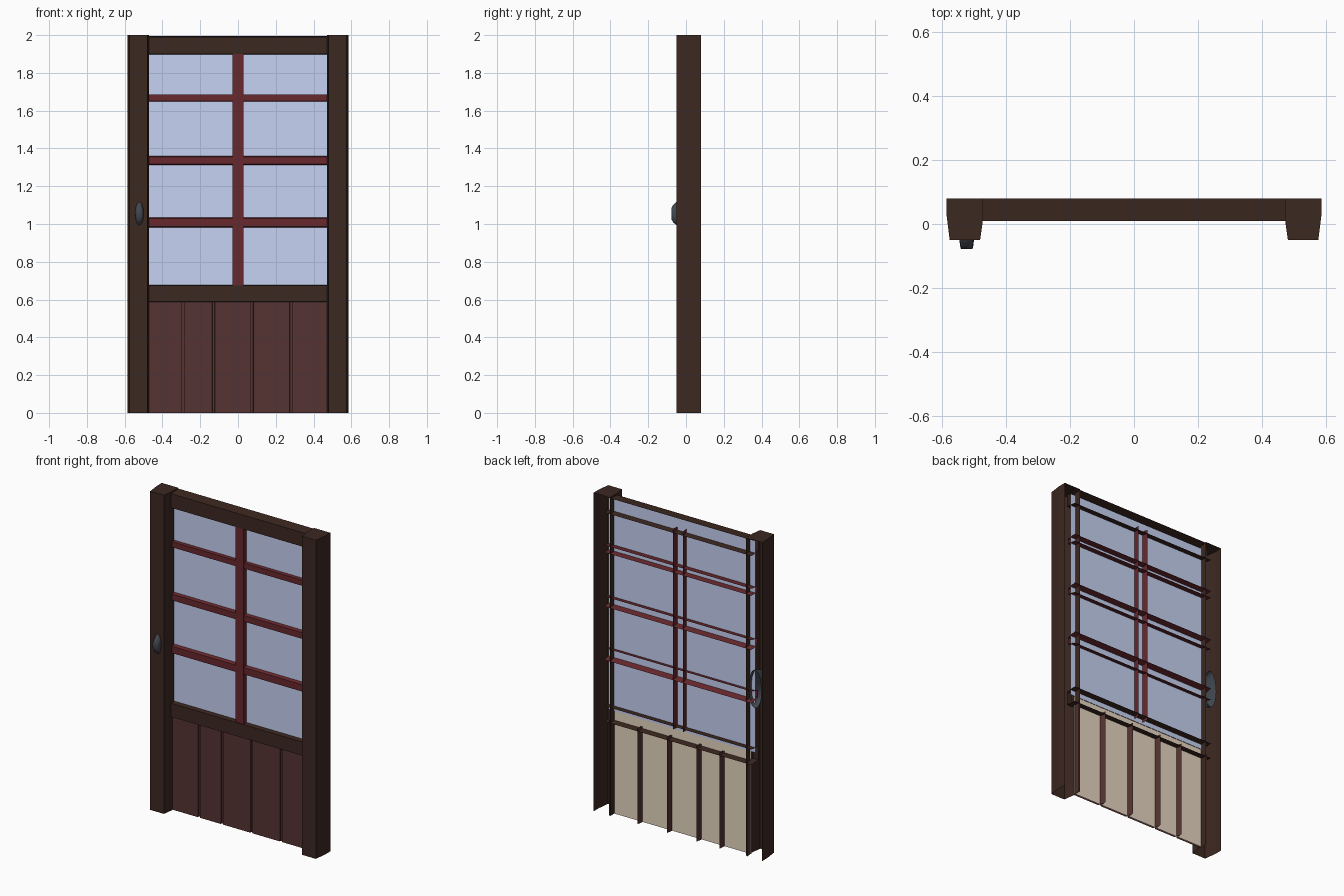
import bpy, math

if "Cube" in bpy.data.objects:
    bpy.data.objects.remove(bpy.data.objects["Cube"])


def mat(name, r, g, b, a=1.0):
    m = bpy.data.materials.new(name)
    m.diffuse_color = (r, g, b, a)
    m.use_nodes = True
    m.node_tree.nodes["Principled BSDF"].inputs["Base Color"].default_value = m.diffuse_color
    return m


FRAME = mat("dark_wood", 0.046, 0.021, 0.015)
BOARD = mat("board_wood", 0.093, 0.034, 0.032)
BAR = mat("red_wood", 0.138, 0.021, 0.026)
GLASS = mat("glass", 0.57, 0.645, 0.89, 0.85)
BACKING = mat("backing", 0.79, 0.67, 0.52)
METAL = mat("metal", 0.055, 0.065, 0.08)
BACK = 0.08


def make(name, verts, faces, material):
    me = bpy.data.meshes.new(name)
    me.from_pydata(verts, [], faces)
    me.materials.append(material)
    ob = bpy.data.objects.new(name, me)
    bpy.context.collection.objects.link(ob)
    return ob


def rect(x0, x1, z0, z1, y):
    return [(x0, y, z0), (x1, y, z0), (x1, y, z1), (x0, y, z1)]


def shell(name, x0, x1, z0, z1, front, material, sides, tx=0.0, tz=0.0):
    """Front face plus chosen side walls (bottom, right, top, left), open at the back."""
    verts = rect(x0 + tx, x1 - tx, z0 + tz, z1 - tz, front) + rect(x0, x1, z0, z1, BACK)
    faces = [(0, 1, 2, 3)]
    for i, s in enumerate("brtl"):
        if s in sides:
            j = (i + 1) % 4
            faces.append((j, i, i + 4, j + 4))
    return make(name, verts, faces, material)


# side posts: open channel with a top cap, mirrored
profile = [(0.585, BACK), (0.585, 0.03), (0.575, -0.05),
           (0.48, -0.05), (0.471, 0.015), (0.471, BACK)]
n = len(profile)
verts = [(x, y, z) for z in (0, 2) for x, y in profile]
faces = [(i + 1, i, i + n, i + 1 + n) for i in range(n - 1)]
faces.append(tuple(reversed(range(n, 2 * n))))
post = make("side_posts", verts, faces, FRAME)
post.modifiers.new("mirror", 'MIRROR')

# frame rails
shell("top_rail", -0.51, 0.51, 1.895, 1.995, 0.01, FRAME, "bt", tz=0.006)
shell("middle_rail", -0.51, 0.51, 0.583, 0.68, 0.01, FRAME, "bt", tz=0.006)

# window bars
for z0, z1, taper in ((1.645, 1.69, 0.005), (1.305, 1.368, 0.012), (0.97, 1.045, 0.016)):
    shell("cross_bar", -0.51, 0.51, z0, z1, 0.018, BAR, "bt", tz=taper)
shell("upright_bar", -0.034, 0.034, 0.66, 1.92, 0.015, BAR, "lr", tx=0.006)

# lower boards, each edge pair leaving a groove with a dark floor
edges = [-0.48, -0.29, -0.13, 0.075, 0.28, 0.48]
for a, b in zip(edges, edges[1:]):
    shell("lower_board", a, b, 0.0, 0.60, 0.025, BOARD, "lr", tx=0.007)
for x in edges[1:-1]:
    make("groove_floor", rect(x - 0.008, x + 0.008, 0, 0.6, 0.036), [(0, 1, 2, 3)], BOARD)

# window pane and backing sheet
make("window_pane", rect(-0.51, 0.51, 0.645, 1.975, 0.04), [(0, 1, 2, 3)], GLASS)
make("backing_sheet", rect(-0.48, 0.48, 0.0, 0.645, 0.038), [(3, 2, 1, 0)], BACKING)

# rounded door knob widening into the post
SEG = 12
rings = [(-0.078, 0.018, 0.028), (-0.068, 0.0205, 0.046), (-0.05, 0.023, 0.062),
         (0.0, 0.034, 0.100), (0.06, 0.044, 0.122)]
verts = [(-0.522 + rx * math.cos(2 * math.pi * i / SEG), y,
          1.055 + rz * math.sin(2 * math.pi * i / SEG))
         for y, rx, rz in rings for i in range(SEG)]
faces = [tuple(range(SEG))]
for r in range(len(rings) - 1):
    for i in range(SEG):
        j = (i + 1) % SEG
        faces.append((r * SEG + j, r * SEG + i, (r + 1) * SEG + i, (r + 1) * SEG + j))
knob = make("door_knob", verts, faces, METAL)
for p in knob.data.polygons:
    p.use_smooth = True
